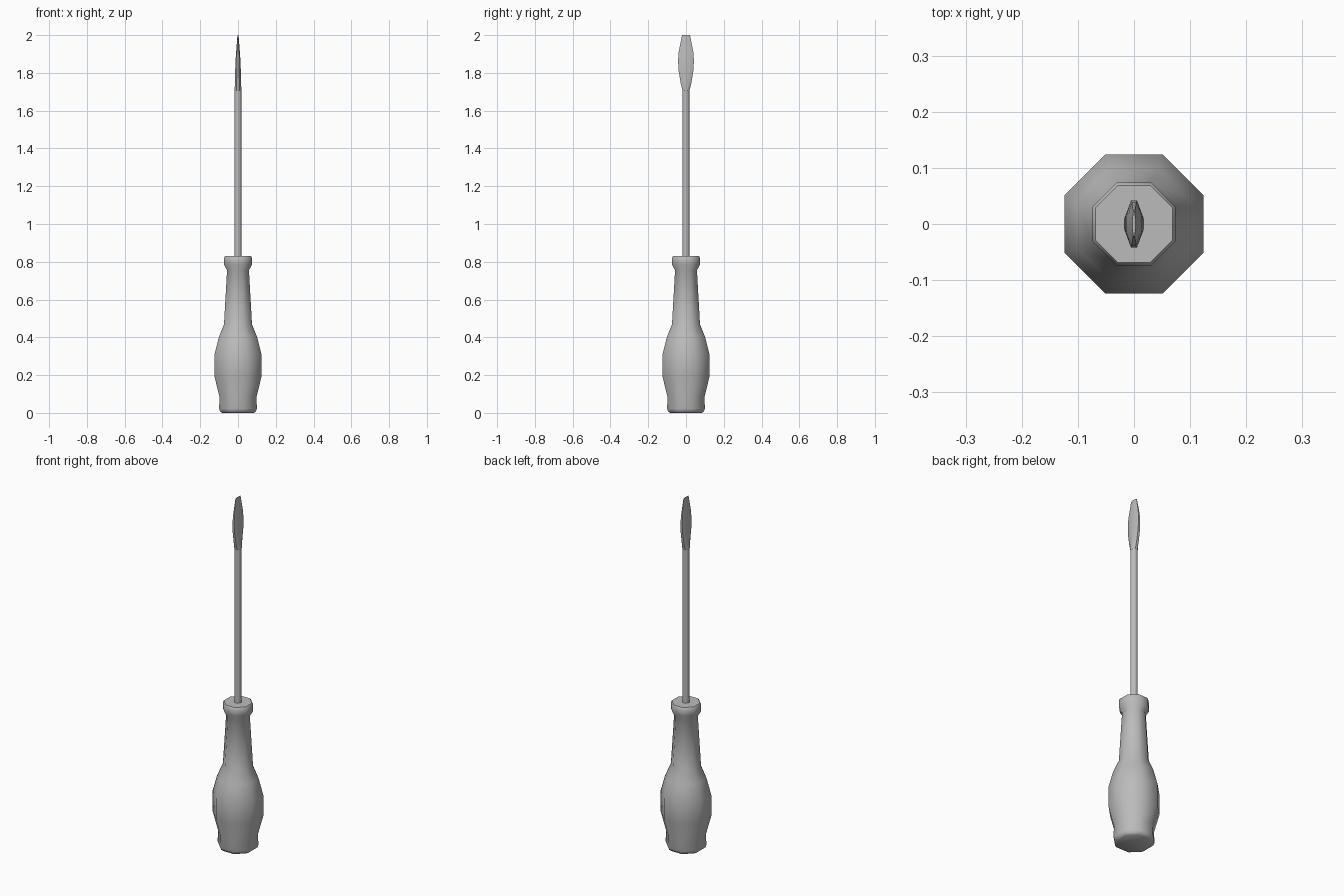
import bpy, bmesh, math

cube = bpy.data.objects.get("Cube")
if cube:
    bpy.data.objects.remove(cube, do_unlink=True)

grey = bpy.data.materials.new("plain grey")
grey.use_nodes = True
colour = (0.5, 0.5, 0.5, 1)
grey.diffuse_color = colour
grey.node_tree.nodes["Principled BSDF"].inputs["Base Color"].default_value = colour


def loft(name, rings, angle, sides=8):
    """Stack octagons given as (z, half width x, half width y), flats facing the axes."""
    bm = bmesh.new()
    corner = 1 / math.cos(math.pi / sides)
    loops = []
    for z, hx, hy in rings:
        turns = [(i + 0.5) * math.tau / sides for i in range(sides)]
        loops.append([bm.verts.new((hx * corner * math.cos(a), hy * corner * math.sin(a), z))
                      for a in turns])
    for low, high in zip(loops, loops[1:]):
        for i in range(sides):
            j = (i + 1) % sides
            bm.faces.new((low[i], low[j], high[j], high[i]))
    bm.faces.new(loops[0][::-1])
    bm.faces.new(loops[-1])
    mesh = bpy.data.meshes.new(name)
    bm.to_mesh(mesh)
    bm.free()
    mesh.materials.append(grey)
    obj = bpy.data.objects.new(name, mesh)
    bpy.context.collection.objects.link(obj)
    bpy.ops.object.select_all(action='DESELECT')
    obj.select_set(True)
    bpy.context.view_layer.objects.active = obj
    bpy.ops.object.shade_smooth_by_angle(angle=math.radians(angle))
    return obj


# Bulged grip with a butt rim, tapered neck and collar
grip = [(0, 0.085), (0.008, 0.095), (0.022, 0.1), (0.085, 0.098), (0.19, 0.124),
        (0.31, 0.124), (0.4, 0.102), (0.47, 0.074), (0.755, 0.058), (0.785, 0.074),
        (0.822, 0.074), (0.83, 0.069)]
loft("handle", [(z, r, r) for z, r in grip], 46)

# Thin shaft
loft("shaft", [(0.82, 0.018, 0.018), (1.705, 0.018, 0.018)], 46)

# Flared flat blade narrowing to the tip
loft("blade", [(1.705, 0.018, 0.018), (1.75, 0.0165, 0.029), (1.81, 0.015, 0.039),
               (1.865, 0.013, 0.042), (1.91, 0.010, 0.039), (2.0, 0.003, 0.021)], 30)
